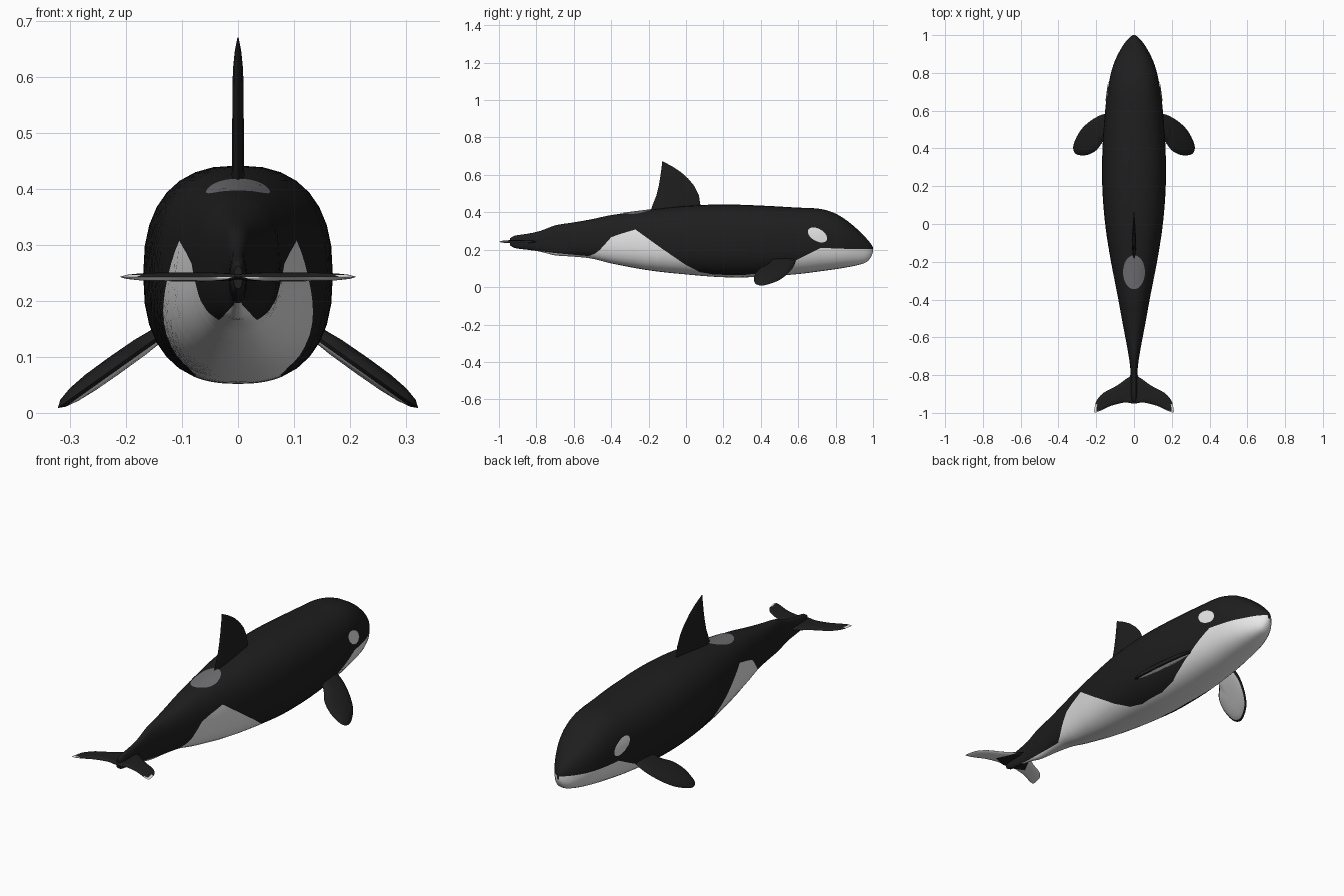
import bpy, bmesh, math
from mathutils import Vector

if "Cube" in bpy.data.objects:
    bpy.data.objects.remove(bpy.data.objects["Cube"])


def material(name, rgb):
    m = bpy.data.materials.new(name)
    m.diffuse_color = (*rgb, 1)
    m.use_nodes = True
    m.node_tree.nodes["Principled BSDF"].inputs["Base Color"].default_value = m.diffuse_color
    return m


BLACK = material("black_skin", (0.013, 0.013, 0.013))
WHITE = material("white_skin", (0.85, 0.85, 0.85))
GREY = material("grey_saddle", (0.16, 0.16, 0.17))

# Body stations: y, top z, bottom z, half width
BODY = [(-.94, .262, .222, .008), (-.92, .274, .210, .014), (-.85, .285, .200, .016),
        (-.78, .300, .190, .018), (-.70, .330, .170, .028), (-.60, .346, .163, .046),
        (-.50, .364, .152, .065), (-.40, .385, .127, .083), (-.20, .412, .090, .122),
        (0, .434, .068, .153), (.20, .442, .053, .168), (.40, .436, .055, .167),
        (.60, .425, .070, .153), (.72, .418, .085, .138), (.80, .393, .096, .122),
        (.86, .356, .106, .103), (.91, .315, .116, .079), (.95, .276, .127, .055),
        (.975, .249, .141, .036), (.99, .230, .162, .021), (1.0, .212, .188, .006)]
# Upper edge of the white belly: y, z
BELLY = [(-.82, .198), (-.70, .182), (-.60, .173), (-.52, .166), (-.485, .18), (-.46, .2),
         (-.40, .267), (-.35, .285), (-.27, .308), (-.14, .214), (0, .118), (.075, .08),
         (.15, .067), (.30, .064), (.40, .075), (.48, .10), (.58, .14), (.72, .21),
         (.9, .203), (1.0, .205)]
N = 2.45  # squareness of the body section


def section(y):
    """Smoothly interpolated centre z, half height and half width at y."""
    k = max(0, min(len(BODY) - 2, sum(r[0] <= y for r in BODY) - 1))
    a, b = BODY[k], BODY[k + 1]
    p, q = BODY[max(k - 1, 0)], BODY[min(k + 2, len(BODY) - 1)]
    d = b[0] - a[0]
    t = (y - a[0]) / d
    out = []
    for i in (1, 2, 3):
        ma = (b[i] - p[i]) / (b[0] - p[0]) * d
        mb = (q[i] - a[i]) / (q[0] - a[0]) * d
        out.append((2*t**3 - 3*t*t + 1)*a[i] + (t**3 - 2*t*t + t)*ma
                   + (3*t*t - 2*t**3)*b[i] + (t**3 - t*t)*mb)
    top, bot, w = out
    return (top + bot) / 2, (top - bot) / 2, w


def belly_edge(y):
    for (y0, z0), (y1, z1) in zip(BELLY, BELLY[1:]):
        if y0 <= y <= y1:
            return z0 + (z1 - z0) * (y - y0) / (y1 - y0)
    return 0


def spow(v, e):
    return math.copysign(abs(v) ** e, v)


def finish(name, bm, mats, angle=50, fix=True):
    if fix:
        bmesh.ops.recalc_face_normals(bm, faces=bm.faces[:])
    me = bpy.data.meshes.new(name)
    bm.to_mesh(me)
    bm.free()
    ob = bpy.data.objects.new(name, me)
    bpy.context.collection.objects.link(ob)
    for m in mats:
        me.materials.append(m)
    bpy.ops.object.select_all(action='DESELECT')
    ob.select_set(True)
    bpy.context.view_layer.objects.active = ob
    bpy.ops.object.shade_smooth_by_angle(angle=math.radians(angle))
    return ob


def bridge(bm, r0, r1, mat_rule=lambda i: 0):
    n = len(r0)
    for i in range(n):
        f = bm.faces.new((r0[i], r0[(i + 1) % n], r1[(i + 1) % n], r1[i]))
        f.material_index = mat_rule(i)


# Body: every ring has one vertex row lying exactly on the belly edge
LOW, HIGH = 8, 14
ys = sorted({round(v, 3) for v in [r[0] for r in BODY] + [b[0] for b in BELLY]
             + [-.9 + .03 * i for i in range(64)] if v <= 1})
bm = bmesh.new()
rings = []
for y in ys:
    c, h, w = section(y)
    u = max(-.97, min(.985, (c - belly_edge(y)) / h))
    edge = math.acos(spow(u, N / 2))
    ts = [edge * i / LOW for i in range(LOW)]
    ts += [edge + (math.pi - edge) * i / HIGH for i in range(HIGH + 1)]
    half = [(w * abs(math.sin(t)) ** (2 / N), c - h * spow(math.cos(t), 2 / N)) for t in ts]
    loop = half + [(-x, z) for x, z in half[-2:0:-1]]
    rings.append([bm.verts.new((x, y, z)) for x, z in loop])
count = len(rings[0])
for y, r0, r1 in zip(ys, rings, rings[1:]):
    bridge(bm, r0, r1, lambda i: int(y >= -.821 and (i < LOW or i >= count - LOW)))
for r in (rings[0], rings[-1]):
    bm.faces.new(r)
finish("body", bm, [BLACK, WHITE])


def patch(name, mat, surface, n=32):
    """Thin oval plate laid on the body; surface maps unit disc to a point."""
    bm = bmesh.new()
    mid = bm.verts.new(surface(0, 0))
    loops = [[bm.verts.new(surface(s * math.cos(2*math.pi*i/n), s * math.sin(2*math.pi*i/n)))
              for i in range(n)] for s in (.33, .66, 1)]
    for i in range(n):
        bm.faces.new((mid, loops[0][i], loops[0][(i + 1) % n]))
    for r0, r1 in zip(loops, loops[1:]):
        bridge(bm, r1, r0)
    bm.normal_update()
    centre = Vector((0, mid.co.y, .245))
    if sum((f.normal.dot(mid.co - centre) for f in bm.faces)) < 0:
        bmesh.ops.reverse_faces(bm, faces=bm.faces[:])
    finish(name, bm, [mat], fix=False)


def eye_surface(side):
    def at(a, b):
        y = .703 + .057 * a * .86 + .033 * b * .5
        z = .279 - .057 * a * .5 + .033 * b * .86
        c, h, w = section(y)
        return side * (w * (1 - abs((z - c) / h) ** N) ** (1 / N) + .004), y, z
    return at


def saddle_surface(a, b):
    x, y = .058 * a, -.255 + .09 * b
    c, h, w = section(y)
    return x, y, c + h * (1 - abs(x / w) ** N) ** (1 / N) + .003


patch("saddle_patch", GREY, saddle_surface)

# Dorsal fin: z, rear y, front y, half thickness
FIN = [(.38, -.200, .085, .012), (.44, -.178, .077, .011), (.49, -.158, .069, .011),
       (.54, -.146, .045, .010), (.58, -.139, .012, .010), (.615, -.134, -.027, .009),
       (.645, -.130, -.072, .006), (.671, -.127, -.122, .001)]
bm = bmesh.new()
rows = []
for z, rear, front, t in FIN:
    shape = [(0, 0), (.12, .75), (.35, 1), (.7, .6), (1, 0), (.7, -.6), (.35, -1), (.12, -.75)]
    rows.append([bm.verts.new((t * s, rear + (front - rear) * k, z)) for k, s in shape])
for r0, r1 in zip(rows, rows[1:]):
    bridge(bm, r0, r1)
bm.faces.new(rows[0])
bm.faces.new(rows[-1])
finish("dorsal_fin", bm, [BLACK], 45)


def smooth_outline(pts, steps=4):
    out = []
    n = len(pts)
    for i in range(n):
        p, a, b, q = (Vector(pts[(i + k) % n]) for k in (-1, 0, 1, 2))
        for s in range(steps):
            t = s / steps
            out.append(.5 * (2*a + (b - p)*t + (2*p - 5*a + 4*b - q)*t*t
                             + (3*a - p - 3*b + q)*t**3))
    return out


def blade(name, outline, centre, place, up, down, rule):
    """Lens-shaped blade from an x-y outline; place maps (x, y, height) to space."""
    bm = bmesh.new()
    pts, c = smooth_outline(outline), Vector(centre)

    def ring(s, height):
        return [bm.verts.new(place(*(c + (p - c) * s), height)) for p in pts]
    rim = ring(1, 0)
    for thick, under in ((up, False), (-down, True)):
        prev = rim
        for k, (s, f) in enumerate(((.9, .45), (.7, .78), (.4, .96))):
            cur = ring(s, thick * f)
            bridge(bm, prev, cur, lambda i: int(rule(pts[i], k, under)))
            prev = cur
        mid = bm.verts.new(place(*c, thick))
        for i in range(len(pts)):
            f = bm.faces.new((prev[i], prev[(i + 1) % len(pts)], mid))
            f.material_index = int(rule(pts[i], 3, under))
    finish(name, bm, [BLACK, WHITE], 60)


FLIPPER = [(.11, .57), (.155, .583), (.22, .553), (.28, .50), (.317, .43), (.32, .39),
           (.30, .367), (.25, .365), (.20, .39), (.16, .44), (.11, .48)]
FLUKE = [(-.02, -.80), (.025, -.81), (.09, -.855), (.16, -.893), (.195, -.93), (.207, -.965),
         (.209, -.998), (.17, -.985), (.12, -.962), (.05, -.945), (-.02, -.94)]

for side, label in ((1, "right"), (-1, "left")):
    patch(label + "_eye_patch", WHITE, eye_surface(side))
    # Flippers slope down and outward, white underneath with a dark rim
    blade(label + "_flipper", FLIPPER, (.22, .46),
          lambda x, y, h: (side * (x + .58 * h), y, .138 - .71 * (x - .14) + .81 * h),
          .021, .014, lambda p, k, under: under and k > 0)
    # Flukes lie flat, white underneath with white tips
    blade(label + "_fluke", FLUKE, (.09, -.915),
          lambda x, y, h: (side * x, y, .243 + h), .008, .008,
          lambda p, k, under: (under and p.x > .03) or (k == 0 and p.x > .19 and p.y < -.95))
